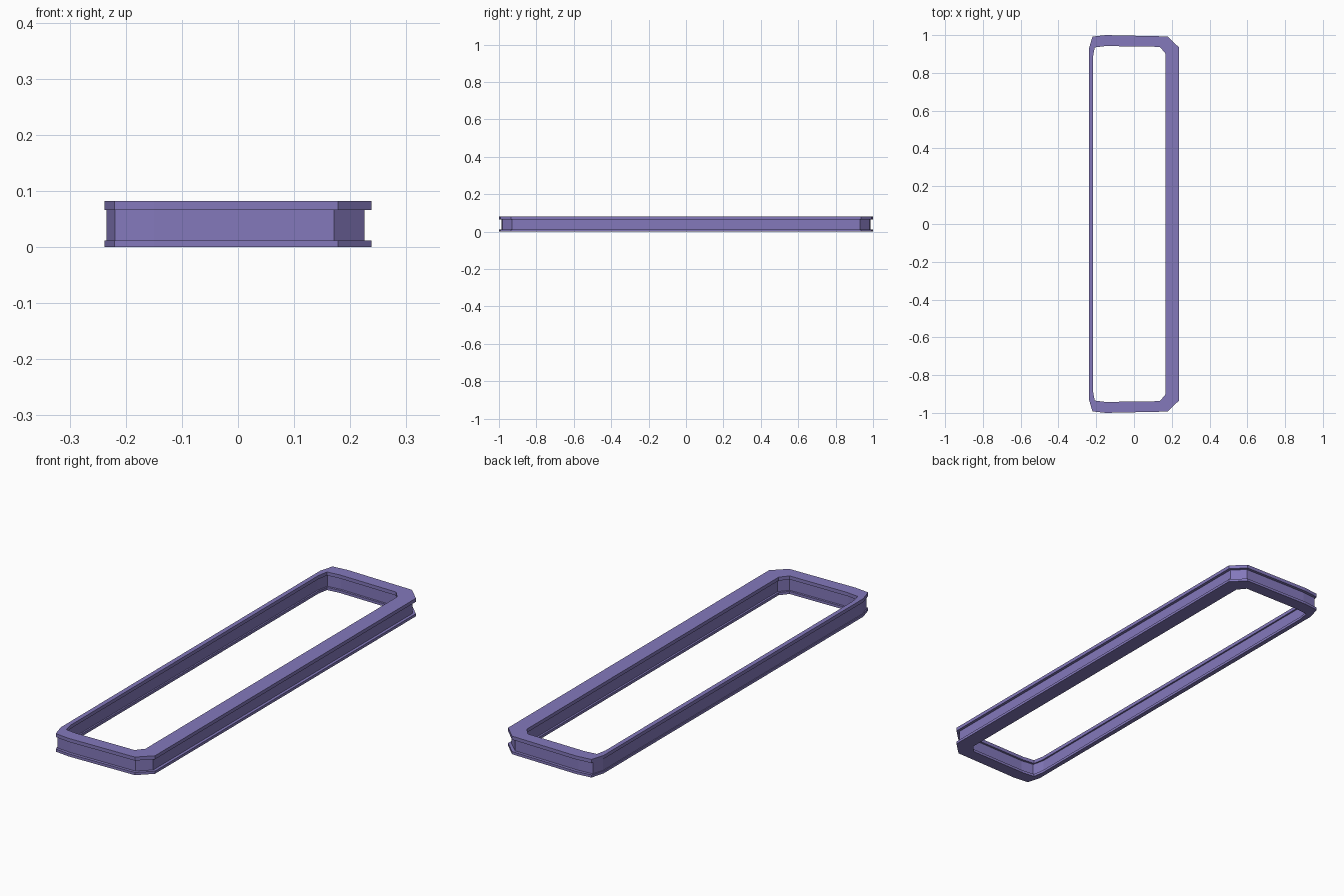
import bpy, bmesh

if "Cube" in bpy.data.objects:
    bpy.data.objects.remove(bpy.data.objects["Cube"])

# Plan outlines of the upper half, left to right; mirrored in y for the lower half
OUTER = [(-0.238, 0.93), (-0.22, 0.992), (-0.15, 1.0), (0.178, 0.993), (0.238, 0.935)]
OUTER_WEB = [(-0.234, 0.93), (-0.219, 0.98), (-0.15, 0.986), (0.171, 0.98), (0.225, 0.93)]
INNER = [(-0.217, 0.885), (-0.208, 0.935), (-0.15, 0.942), (0.137, 0.938), (0.167, 0.902)]
INNER_WEB = [(-0.224, 0.89), (-0.212, 0.945), (-0.15, 0.952), (0.143, 0.947), (0.176, 0.906)]

# Section of the rail: outline and height, walked around the I shape
SECTION = [(OUTER, 0.0), (OUTER, 0.012), (OUTER_WEB, 0.012), (OUTER_WEB, 0.066),
           (OUTER, 0.066), (OUTER, 0.082), (INNER, 0.082), (INNER, 0.066),
           (INNER_WEB, 0.066), (INNER_WEB, 0.012), (INNER, 0.012), (INNER, 0.0)]


def full_loop(half):
    return half + [(x, -y) for x, y in reversed(half)]


# Flanged frame
bm = bmesh.new()
rings = [[bm.verts.new((x, y, z)) for x, y in full_loop(o)] for o, z in SECTION]
for k, a in enumerate(rings):
    b = rings[(k + 1) % len(rings)]
    n = len(a)
    for i in range(n):
        j = (i + 1) % n
        bm.faces.new((a[i], a[j], b[j], b[i]))
bmesh.ops.recalc_face_normals(bm, faces=bm.faces)
mesh = bpy.data.meshes.new("flanged_frame")
bm.to_mesh(mesh)
bm.free()
frame = bpy.data.objects.new("flanged_frame", mesh)
bpy.context.collection.objects.link(frame)

mat = bpy.data.materials.new("violet")
mat.diffuse_color = (0.23, 0.19, 0.50, 1)
mat.use_nodes = True
mat.node_tree.nodes["Principled BSDF"].inputs["Base Color"].default_value = mat.diffuse_color
mesh.materials.append(mat)
